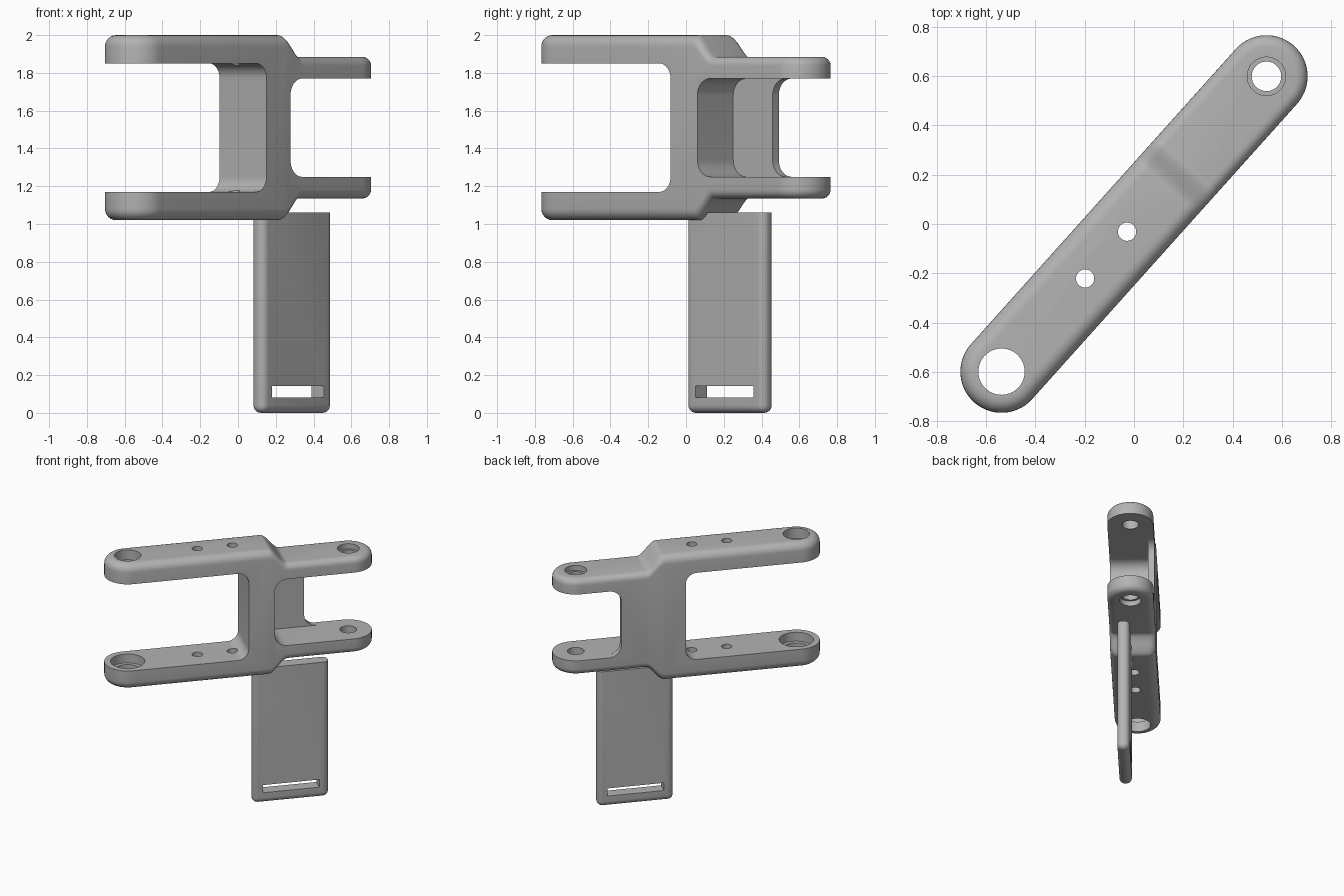
import bpy, bmesh, math
from mathutils import Matrix

old = bpy.data.objects.get("Cube")
if old:
    bpy.data.objects.remove(old, do_unlink=True)

MID = 1.51                      # mid height of the bracket
END, RADIUS = 0.805, 0.167      # capsule outline: arc centres and radius
TURN = Matrix.Rotation(math.radians(48.1), 4, 'Z')

grey = bpy.data.materials.new("mid grey")
grey.use_nodes = True
COLOUR = (0.45, 0.45, 0.45, 1)
grey.diffuse_color = COLOUR
grey.node_tree.nodes["Principled BSDF"].inputs["Base Color"].default_value = COLOUR


def make(name, bm):
    bmesh.ops.recalc_face_normals(bm, faces=bm.faces[:])
    mesh = bpy.data.meshes.new(name)
    bm.to_mesh(mesh)
    bm.free()
    mesh.materials.append(grey)
    ob = bpy.data.objects.new(name, mesh)
    bpy.context.collection.objects.link(ob)
    return ob


def activate(ob):
    bpy.ops.object.select_all(action='DESELECT')
    ob.select_set(True)
    bpy.context.view_layer.objects.active = ob


def cut(ob, cutter):
    cutter.hide_render = True
    mod = ob.modifiers.new("cut", 'BOOLEAN')
    mod.operation, mod.solver, mod.object = 'DIFFERENCE', 'EXACT', cutter
    activate(ob)
    bpy.ops.object.modifier_apply(modifier=mod.name)
    bpy.data.objects.remove(cutter, do_unlink=True)


def finish(ob):
    activate(ob)
    bpy.ops.object.shade_smooth_by_angle(angle=math.radians(32))
    ob.matrix_world = TURN


def rod(u, radius, z0, z1):
    bm = bmesh.new()
    bmesh.ops.create_cone(bm, cap_ends=True, segments=40, radius1=radius,
                          radius2=radius, depth=z1 - z0,
                          matrix=Matrix.Translation((u, 0, (z0 + z1) / 2)))
    return make("hole_cutter", bm)


def box(x0, x1, y0, y1, z0, z1):
    bm = bmesh.new()
    bmesh.ops.create_cube(bm, size=1)
    for v in bm.verts:
        v.co = (x1 if v.co.x > 0 else x0, y1 if v.co.y > 0 else y0,
                z1 if v.co.z > 0 else z0)
    return bm


def slot(web, end, half, r, y0, y1):
    """Box cutter whose two corners at the web are filleted."""
    bm = box(min(web, end), max(web, end), y0, y1, MID - half, MID + half)
    edges = [e for e in bm.edges
             if all(abs(v.co.x - web) < 1e-4 for v in e.verts)
             and abs(e.verts[0].co.y - e.verts[1].co.y) > 0.1]
    bmesh.ops.bevel(bm, geom=edges, offset=r, segments=8, profile=0.5, affect='EDGES')
    return make("slot_cutter", bm)


def bracket_body():
    """Skin rounded cross-sections along the capsule, stepping down in height."""
    n, arc = 6, 14
    quarter = [math.pi / 2 * i / arc for i in range(arc + 1)]
    stations = [(-END, -math.cos(a), math.sin(a)) for a in quarter]
    stations += [(0.19 + 0.14 * i / 14, 0, 1) for i in range(15)]
    stations += [(END, math.sin(a), math.cos(a)) for a in quarter]
    bm = bmesh.new()
    loops = []
    for c, along, across in stations:
        t = min(max((c - 0.19) / 0.14, 0), 1)
        t = t * t * (3 - 2 * t)
        height, r = 0.49 - 0.115 * t, 0.06 - 0.013 * t
        side = []
        for i in range(n + 1):
            a = math.pi / 2 * i / n
            reach = RADIUS - r + r * math.sin(a)
            side.append((c + along * reach, across * reach, height - r + r * math.cos(a)))
        half = side + [(x, y, -z) for x, y, z in reversed(side)]
        ring = half + [(x, -y, z) for x, y, z in reversed(half)]
        loops.append([bm.verts.new((x, y, z + MID)) for x, y, z in ring])
    for a, b in zip(loops, loops[1:]):
        for i in range(len(a)):
            j = (i + 1) % len(a)
            bm.faces.new((a[i], a[j], b[j], b[i]))
    bmesh.ops.remove_doubles(bm, verts=bm.verts[:], dist=1e-5)
    return make("bracket", bm)


# Double-forked bracket
bracket = bracket_body()
cut(bracket, slot(0.04, -1.2, 0.34, 0.08, -0.3, 0.3))       # wide fork
cut(bracket, slot(0.23, 1.2, 0.26, 0.09, -0.3, 0.118))      # narrow fork beside thin wall
cut(bracket, slot(0.51, 1.25, 0.26, 0.09, -0.35, 0.35))     # narrow fork past thin wall

# Through holes and counterbores
for u, radius in ((-END, 0.094), (-0.297, 0.037), (-0.042, 0.037), (END, 0.06)):
    cut(bracket, rod(u, radius, MID + 0.2, 2.2))
    cut(bracket, rod(u, radius, 0.8, MID - 0.2))
cut(bracket, rod(-END, 0.122, MID - 0.41, MID + 0.41))
cut(bracket, rod(END, 0.078, MID + 0.335, 2.2))
cut(bracket, rod(END, 0.078, 0.8, MID - 0.335))
finish(bracket)

# Hanging strap plate, rounded on all edges except the top
bm = box(0.086, 0.641, -0.101, -0.011, 0, 1.06)
low = [e for e in bm.edges if min(v.co.z for v in e.verts) < 0.5]
bmesh.ops.bevel(bm, geom=low, offset=0.04, segments=6, profile=0.5, affect='EDGES')
plate = make("strap_plate", bm)
cut(plate, make("strap_slot_cutter", box(0.158, 0.57, -0.3, 0.3, 0.082, 0.142)))
finish(plate)
